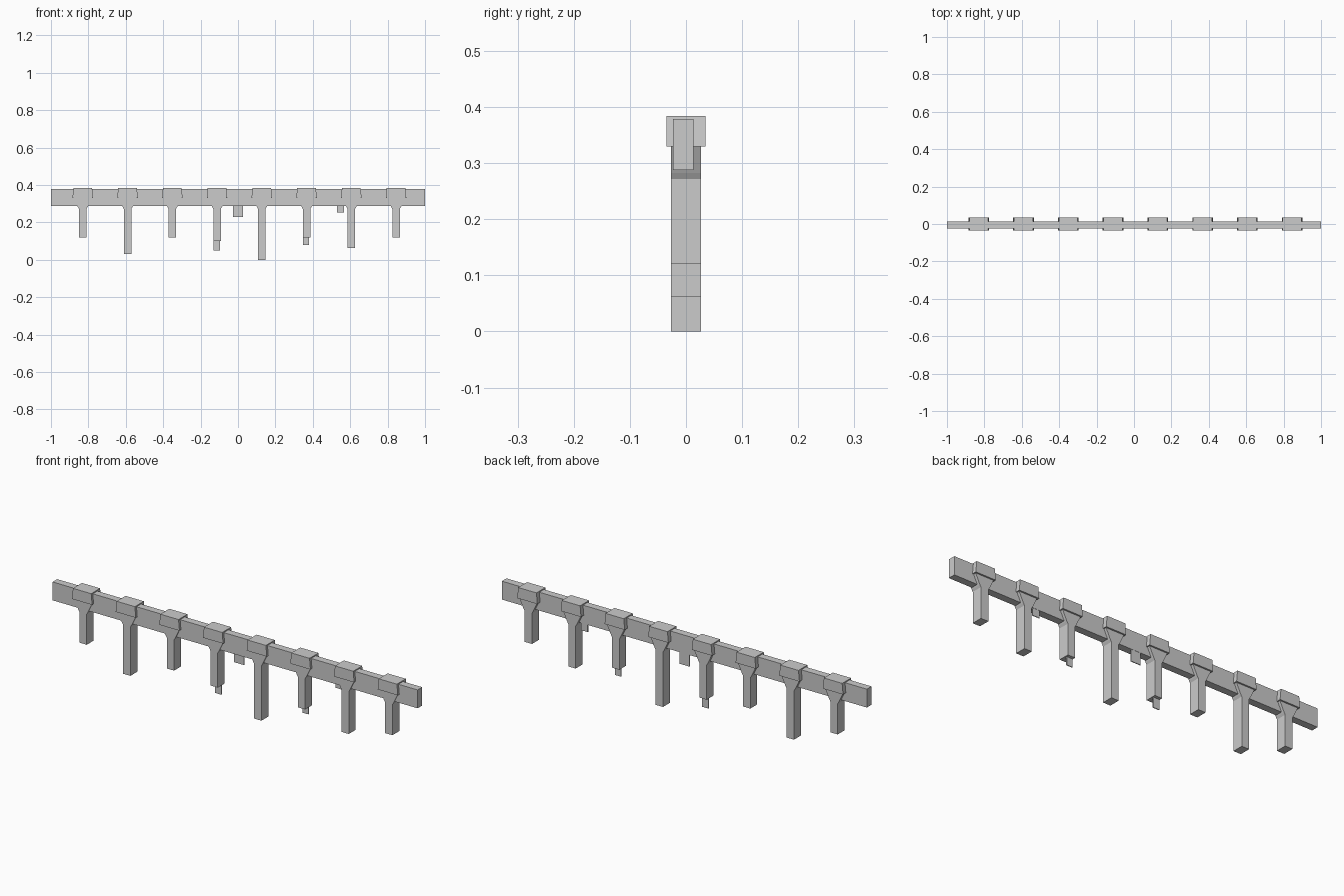
import bpy
import bmesh

default = bpy.data.objects.get("Cube")
if default:
    bpy.data.objects.remove(default, do_unlink=True)

# Single concrete colour
concrete = bpy.data.materials.new("concrete_grey")
concrete.use_nodes = True
GREY = (0.6, 0.6, 0.6, 1)
concrete.diffuse_color = GREY
concrete.node_tree.nodes["Principled BSDF"].inputs["Base Color"].default_value = GREY


def extrude_profile(name, profile, y0, y1):
    """Closed x-z profile pushed through from y0 to y1."""
    bm = bmesh.new()
    face = bm.faces.new([bm.verts.new((x, y0, z)) for x, z in profile])
    grown = bmesh.ops.extrude_face_region(bm, geom=[face])["geom"]
    verts = [v for v in grown if isinstance(v, bmesh.types.BMVert)]
    bmesh.ops.translate(bm, verts=verts, vec=(0, y1 - y0, 0))
    bmesh.ops.recalc_face_normals(bm, faces=bm.faces)
    mesh = bpy.data.meshes.new(name)
    bm.to_mesh(mesh)
    bm.free()
    mesh.materials.append(concrete)
    obj = bpy.data.objects.new(name, mesh)
    bpy.context.collection.objects.link(obj)
    return obj


def mirrored(half, cx):
    """Complete a right-hand half outline, listed bottom to top, about cx."""
    right = [(cx + x, z) for x, z in half]
    left = [(cx - x, z) for x, z in reversed(half)]
    return right + left


def rectangle(x0, x1, z0, z1):
    return [(x0, z0), (x1, z0), (x1, z1), (x0, z1)]


# Long deck beam, set slightly towards the front
extrude_profile("deck_beam", rectangle(-1, 1, 0.288, 0.379), -0.023, 0.013)

# Flared piers of differing lengths, each with a wider cap around the beam
FOOT_HEIGHTS = [0.12, 0.03, 0.12, 0.10, 0.0, 0.12, 0.062, 0.12]
for i, foot in enumerate(FOOT_HEIGHTS):
    x = -0.83 + i * 0.2393
    pier = [(0.02, foot), (0.02, 0.272), (0.026, 0.282), (0.05, 0.332)]
    extrude_profile(f"pier_{i + 1}", mirrored(pier, x), -0.027, 0.027)
    cap = [(0.055, 0.33), (0.05, 0.384)]
    extrude_profile(f"pier_cap_{i + 1}", mirrored(cap, x), -0.035, 0.035)

# Thin plates hanging below the beam and below two of the piers
PLATES = {
    "hanging_plate_middle": (-0.027, 0.027, 0.23, 0.30),
    "hanging_plate_side": (0.53, 0.568, 0.252, 0.30),
    "pier_stub_long": (-0.131, -0.096, 0.05, 0.12),
    "pier_stub_short": (0.348, 0.38, 0.08, 0.14),
}
for name, size in PLATES.items():
    extrude_profile(name, rectangle(*size), 0.008, 0.012)
